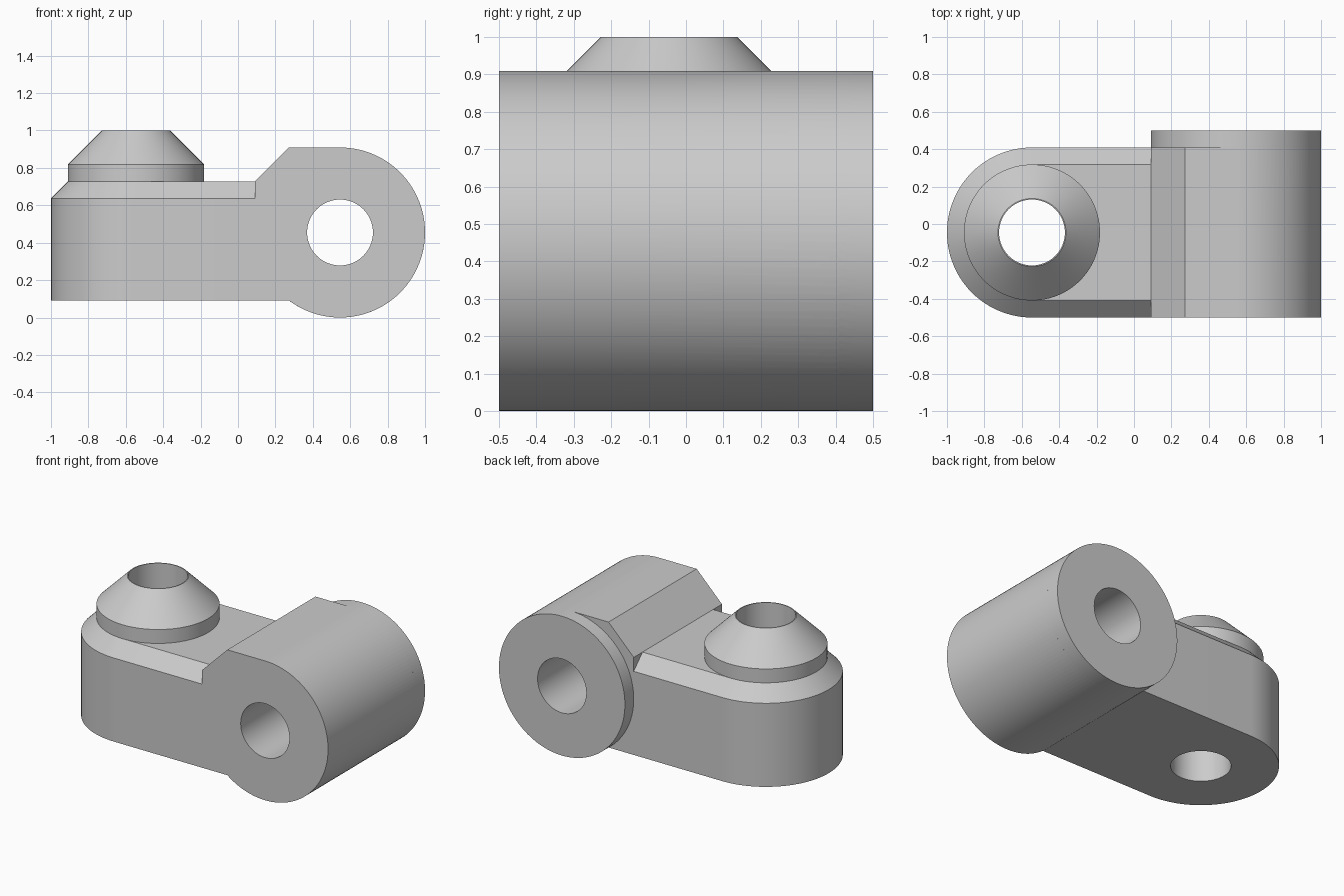
import bpy
import bmesh
import math
from mathutils import Vector

default = bpy.data.objects.get("Cube")
if default:
    bpy.data.objects.remove(default, do_unlink=True)

U = 1 / 11                    # design unit
R = 5 * U                     # outer radius of both rounded ends
HOLE = 0.176
PIVOT_X, PIVOT_Z = 6 * U, 5 * U
POST_X, POST_Y = -6 * U, -U / 2

grey = bpy.data.materials.new("light_grey")
grey.use_nodes = True
grey.diffuse_color = (0.6, 0.6, 0.6, 1)
grey.node_tree.nodes["Principled BSDF"].inputs["Base Color"].default_value = (0.6, 0.6, 0.6, 1)


def arc(cx, cy, r, start, end, n):
    angles = [math.radians(start + (end - start) * i / n) for i in range(n + 1)]
    return [(cx + r * math.cos(a), cy + r * math.sin(a)) for a in angles]


def circle(cx, cy, r, n=96):
    return arc(cx, cy, r, 0, 360, n)[:-1]


def loft(name, loops):
    """Solid through matching closed loops of 3D points, capped at both ends."""
    bm = bmesh.new()
    rings = [[bm.verts.new(Vector(p)) for p in loop] for loop in loops]
    for a, b in zip(rings, rings[1:]):
        for i in range(len(a)):
            j = (i + 1) % len(a)
            bm.faces.new((a[i], a[j], b[j], b[i]))
    bm.faces.new(rings[0])
    bm.faces.new(rings[-1])
    bmesh.ops.recalc_face_normals(bm, faces=bm.faces[:])
    mesh = bpy.data.meshes.new(name)
    bm.to_mesh(mesh)
    bm.free()
    mesh.materials.append(grey)
    obj = bpy.data.objects.new(name, mesh)
    bpy.context.collection.objects.link(obj)
    return obj


def prism_y(name, outline, y0, y1):
    return loft(name, [[(x, y, z) for x, z in outline] for y in (y0, y1)])


def stack_z(name, levels):
    return loft(name, [[(x, y, z) for x, y in outline] for outline, z in levels])


def combine(target, tool, operation):
    mod = target.modifiers.new(operation.lower(), 'BOOLEAN')
    mod.operation = operation
    mod.solver = 'EXACT'
    mod.object = tool
    tool.hide_render = True
    bpy.context.view_layer.objects.active = target
    bpy.ops.object.modifier_apply(modifier=mod.name)
    bpy.data.objects.remove(tool, do_unlink=True)


# Pivot block: round barrel outline with a ramped shoulder
shoulder = [(3 * U, 10 * U), (U, 8 * U), (U, U), (3 * U, U)]
foot_angle = math.degrees(math.atan2(-4, -3))
barrel = arc(PIVOT_X, PIVOT_Z, R, foot_angle, 90, 72)
body = prism_y("hinge_link", shoulder[:-1] + barrel, -5.5 * U, 4.5 * U)

# Full round flange at the back of the barrel
flange = prism_y("barrel_flange", circle(PIVOT_X, PIVOT_Z, R, 120), 4.5 * U, 5.5 * U)


# Arm: round-ended slab with a chamfered top edge
def slab(r):
    return [(2 * U, POST_Y + r)] + arc(POST_X, POST_Y, r, 90, 270, 48) + [(2 * U, POST_Y - r)]


arm = stack_z("arm", [(slab(R), U), (slab(R), 7 * U), (slab(4 * U), 8 * U)])

# Conical post on the arm
post = stack_z("post", [(circle(POST_X, POST_Y, r), z) for r, z in
                        ((4 * U, 6 * U), (4 * U, 9 * U), (2 * U, 11 * U))])

for part in (arm, post, flange):
    combine(body, part, 'UNION')

# Bores through barrel and post
barrel_bore = prism_y("barrel_bore", circle(PIVOT_X, PIVOT_Z, HOLE, 64), -1, 1)
post_bore = stack_z("post_bore", [(circle(POST_X, POST_Y, HOLE, 64), z) for z in (-1, 2)])
for cutter in (barrel_bore, post_bore):
    combine(body, cutter, 'DIFFERENCE')

# Smooth round surfaces, crisp edges
bpy.ops.object.select_all(action='DESELECT')
body.select_set(True)
bpy.context.view_layer.objects.active = body
bpy.ops.object.shade_smooth_by_angle(angle=math.radians(30))
